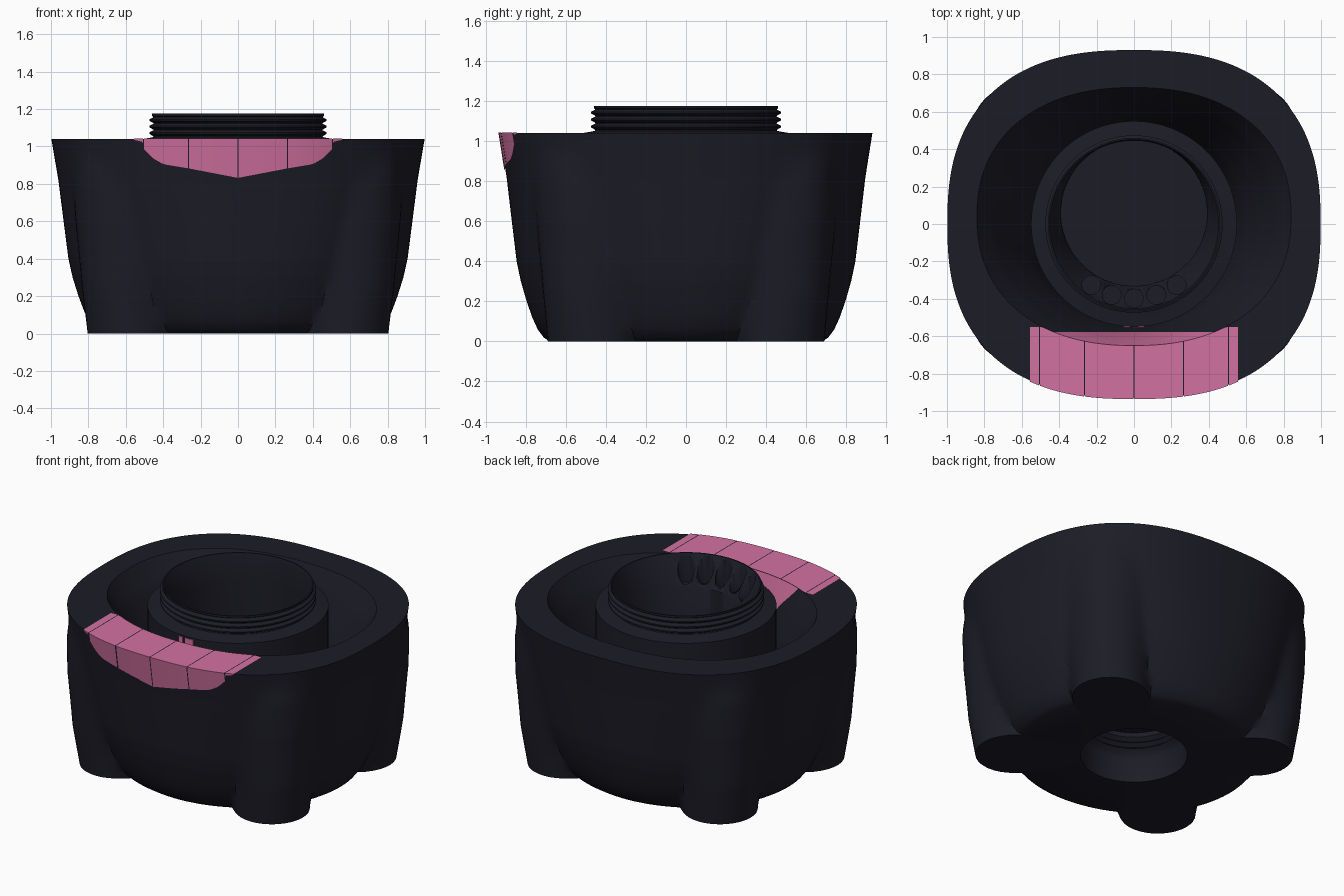
import bpy, bmesh, math
from math import sin, cos, pi

if "Cube" in bpy.data.objects:
    bpy.data.objects.remove(bpy.data.objects["Cube"])

TOP = 1.04
STEPS = 180


def material(name, colour):
    m = bpy.data.materials.new(name)
    m.use_nodes = True
    m.diffuse_color = (*colour, 1)
    m.node_tree.nodes["Principled BSDF"].inputs["Base Color"].default_value = (*colour, 1)
    return m


dark = material("charcoal", (0.0118, 0.0118, 0.02))
pink = material("rose pink", (0.65, 0.165, 0.355))


def finish(bm, name, mats, angle=35):
    me = bpy.data.meshes.new(name)
    bm.to_mesh(me)
    bm.free()
    ob = bpy.data.objects.new(name, me)
    bpy.context.collection.objects.link(ob)
    for m in mats:
        me.materials.append(m)
    bpy.ops.object.select_all(action="DESELECT")
    bpy.context.view_layer.objects.active = ob
    ob.select_set(True)
    bpy.ops.object.shade_smooth_by_angle(angle=math.radians(angle))
    return ob


def loft(rings):
    """Closed skin over a list of rings, capped at both ends."""
    bm = bmesh.new()
    rows = [[bm.verts.new(p) for p in ring] for ring in rings]
    for a, b in zip(rows, rows[1:]):
        n = len(a)
        for i in range(n):
            j = (i + 1) % n
            bm.faces.new((a[i], a[j], b[j], b[i]))
    bm.faces.new(rows[0])
    bm.faces.new(rows[-1])
    bmesh.ops.recalc_face_normals(bm, faces=bm.faces)
    return bm


def interp(points, v):
    for (a, p), (b, q) in zip(points, points[1:]):
        if v <= b:
            return p + (q - p) * max(0, v - a) / (b - a)
    return points[-1][1]


ANGLES = [2 * pi * i / STEPS for i in range(STEPS)]


def circle(r, z, cy=0):
    return [(r * cos(t), cy + r * sin(t), z) for t in ANGLES]


def polar(t, a, b, n):
    return (abs(cos(t) / a) ** n + abs(sin(t) / b) ** n) ** (-1 / n)


# Outer wall: half depth by height, growing squarer towards the rim
SIDE = [(0, .68), (.02, .71), (.06, .74), (.12, .767), (.2, .795), (.3, .824), (.4, .845),
        (.6, .869), (.82, .895), (TOP, .93)]
# Corner feet: distance from the axis and radius by height
FOOT_DIST = [(0, .735), (.25, .785), (.6, .825), (.85, .835), (TOP, .82)]
FOOT_SIZE = [(0, .23), (.6, .21), (TOP, .19)]


def wall(z):
    b = interp(SIDE, z)
    return b * 1.073, b, 2 + .5 * min(z / .8, 1)


def outer_radius(t, z):
    body = polar(t, *wall(z))
    # Four corner feet, blended into the wall
    dist = interp(FOOT_DIST, z)
    dt = math.atan2(abs(sin(t)), abs(cos(t))) - math.atan2(.625, .78)
    q = interp(FOOT_SIZE, z) ** 2 - (dist * sin(dt)) ** 2
    foot = dist * cos(dt) + math.copysign(math.sqrt(abs(q)), q)
    k = .11
    h = max(k - abs(body - foot), 0) / k
    return max(body, foot) + h * h * k / 4 * min(1, (TOP - z) * 3)


def outer_ring(z):
    return [(outer_radius(t, z) * cos(t), outer_radius(t, z) * sin(t), z) for t in ANGLES]


# Inner bowl: squared opening shrinking to a circle around the neck
OPEN_X, OPEN_Y, OPEN_N, OPEN_CY = .84, .69, 2.25, .04
BOWL = [(.35, 1), (.5, .88), (.7, .62), (.9, .3), (TOP, 0)]


def bowl_ring(z):
    f = interp(BOWL, z)
    ring = []
    for t in ANGLES:
        r = polar(t, OPEN_X, OPEN_Y, OPEN_N) * (1 - f) + .55 * f
        ring.append((r * cos(t), OPEN_CY * (1 - f) + r * sin(t), z))
    return ring


# Body with threaded socket underneath
rings = [circle(.28, .32)]
for i in range(3):
    rings += [circle(.28, .29 - i * .04), circle(.305, .27 - i * .04)]
rings += [circle(.325, .16), circle(.325, 0)]
heights = sorted({z for z, _ in SIDE} | {i * TOP / 20 for i in range(21)})
rings += [outer_ring(z) for z in heights]
rings += [bowl_ring(TOP - (TOP - .35) * i / 20) for i in range(21)]
bm = loft(rings)


def inlay_zone():
    """Faces of the inner wall around the coloured front."""
    zone = []
    for f in bm.faces:
        c = f.calc_center_median()
        if math.hypot(c.x, c.y) < .77 and c.y < -.4 and .6 < c.z < TOP - .001:
            zone.append(f)
    return zone


# Cut clean borders for the coloured part of the inner wall
for point, normal in (((0, -.577, 0), (0, 1, 0)), ((.505, 0, 0), (1, 0, 0)), ((-.505, 0, 0), (1, 0, 0))):
    zone = inlay_zone()
    edges = list({e for f in zone for e in f.edges})
    verts = list({v for f in zone for v in f.verts})
    bmesh.ops.bisect_plane(bm, geom=zone + edges + verts, dist=1e-5, plane_co=point, plane_no=normal)
for f in inlay_zone():
    c = f.calc_center_median()
    if abs(c.x) < .505 and c.y < -.577:
        f.material_index = 1
finish(bm, "body", [dark, pink])

# Neck: collar, threads, lip and off-centre tapering cup
rings = [circle(.55, .33), circle(.55, 1.034), circle(.48, 1.045), circle(.455, 1.05)]
for i in range(3):
    z = 1.055 + i * .035
    rings += [circle(.452, z), circle(.474, z + .012), circle(.474, z + .02), circle(.452, z + .032)]
rings += [circle(.46, 1.163), circle(.46, 1.175), circle(.452, 1.175),
          circle(.44, 1.145, .005), circle(.392, 1.0, .06), circle(.39, .5, .06)]
neck = finish(loft(rings), "neck", [dark])

# Five short grooves in the front of the cup
bm = bmesh.new()
for i in range(-2, 3):
    t = -pi / 2 + i * .305
    made = bmesh.ops.create_cone(bm, cap_ends=True, segments=24, radius1=.05, radius2=.05, depth=.24)
    bmesh.ops.translate(bm, verts=made["verts"], vec=(.398 * cos(t), .398 * sin(t), 1.1))
cutter = finish(bm, "groove_cutter", [dark])
cutter.hide_render = True
mod = neck.modifiers.new("grooves", "BOOLEAN")
mod.operation = "DIFFERENCE"
mod.solver = "EXACT"
mod.object = cutter
bpy.context.view_layer.objects.active = neck
bpy.ops.object.modifier_apply(modifier=mod.name)
bpy.data.objects.remove(cutter)

# Coloured front inlay: narrow tiles wrapping from the outer wall over the rim
LOWER = [(0, .832), (.26, .882), (.4, .905), (.46, .94), (.502, .985), (.51, 1.025), (.56, 1.036)]
EDGES = [-.56, -.505, -.265, 0, .265, .505, .56]
LIFT = .006


def inlay_column(x):
    low = interp(LOWER, abs(x))
    pts = []
    for i in range(9):
        z = low + (TOP - low) * i / 8
        a, b, n = wall(z)
        pts.append((x, -b * (1 - abs(x / a) ** n) ** (1 / n) - LIFT, z + LIFT / 2 * i / 8))
    y = OPEN_CY - OPEN_Y * (1 - abs(x / OPEN_X) ** OPEN_N) ** (1 / OPEN_N)
    pts.append((x, min(y, -.55), TOP + LIFT / 2))
    return pts


bm = bmesh.new()
for x0, x1 in zip(EDGES, EDGES[1:]):
    x0, x1 = x0 + .003, x1 - .003
    cols = [[bm.verts.new(p) for p in inlay_column(x0 + (x1 - x0) * i / 10)] for i in range(11)]
    for a, b in zip(cols, cols[1:]):
        for i in range(len(a) - 1):
            bm.faces.new((a[i], b[i], b[i + 1], a[i + 1]))
finish(bm, "front_inlay", [pink])

# Two small tabs on the front of the collar
bm = bmesh.new()
for x, w in ((-.04, .03), (.025, .06)):
    made = bmesh.ops.create_cube(bm, size=1)
    bmesh.ops.scale(bm, verts=made["verts"], vec=(w, .009, .06))
    bmesh.ops.translate(bm, verts=made["verts"], vec=(x, -.55, .995))
finish(bm, "collar_tabs", [pink])
